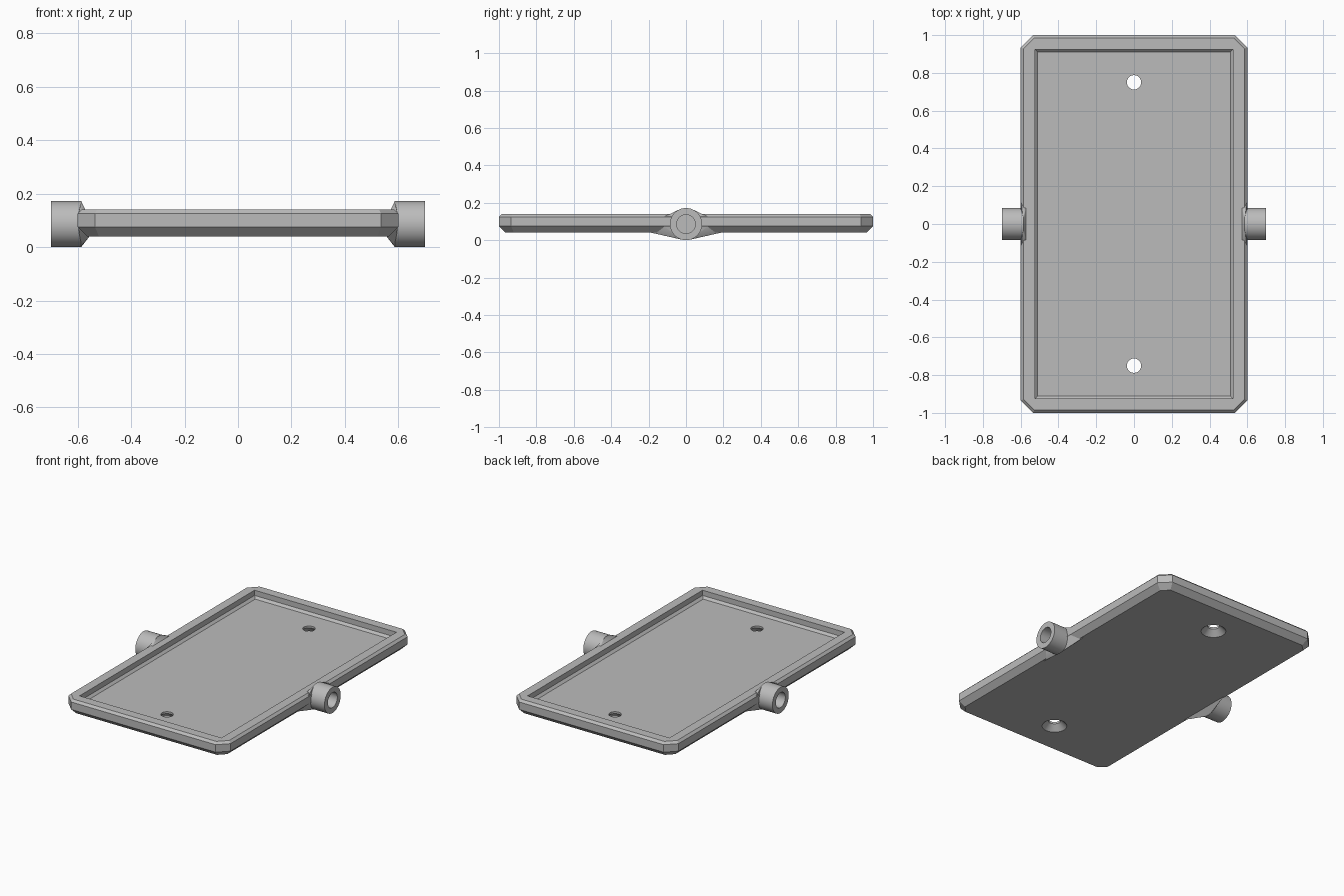
import bpy, bmesh
from math import sin, cos, pi, radians

if "Cube" in bpy.data.objects:
    bpy.data.objects.remove(bpy.data.objects["Cube"])

GREY = (0.5, 0.5, 0.5, 1)
grey = bpy.data.materials.new("plain grey")
grey.use_nodes = True
grey.diffuse_color = GREY
grey.node_tree.nodes["Principled BSDF"].inputs["Base Color"].default_value = GREY


def finish(name, bm):
    bmesh.ops.recalc_face_normals(bm, faces=bm.faces)
    mesh = bpy.data.meshes.new(name)
    bm.to_mesh(mesh)
    bm.free()
    mesh.materials.append(grey)
    ob = bpy.data.objects.new(name, mesh)
    bpy.context.collection.objects.link(ob)
    return ob


def loft(name, rings):
    """Skin a list of equal-length rings and cap both ends."""
    bm = bmesh.new()
    loops = [[bm.verts.new(p) for p in ring] for ring in rings]
    n = len(loops[0])
    for a, b in zip(loops, loops[1:]):
        for i in range(n):
            j = (i + 1) % n
            bm.faces.new((a[i], a[j], b[j], b[i]))
    bm.faces.new(loops[0])
    bm.faces.new(loops[-1])
    return finish(name, bm)


def plate_ring(z, inset, cut=0.065):
    """Rectangle with cut corners, offset inwards."""
    x, y = 0.6 - inset, 1.0 - inset
    c = cut - inset * 0.586
    return [(x, y - c, z), (x - c, y, z), (c - x, y, z), (-x, y - c, z),
            (-x, c - y, z), (c - x, -y, z), (x - c, -y, z), (x, c - y, z)]


def rect_ring(z, x, y):
    return [(x, y, z), (-x, y, z), (-x, -y, z), (x, -y, z)]


def circle(r, n=64):
    return [(r * cos(2 * pi * i / n), r * sin(2 * pi * i / n)) for i in range(n)]


def smooth(ob):
    bpy.ops.object.select_all(action='DESELECT')
    ob.select_set(True)
    bpy.context.view_layer.objects.active = ob
    bpy.ops.object.shade_smooth_by_angle(angle=radians(25))


# Bevelled tray body
tray = loft("tray", [plate_ring(0.04, 0.035), plate_ring(0.075, 0),
                     plate_ring(0.125, 0), plate_ring(0.14, 0.015)])

# Recess and countersunk screw holes
cutters = [loft("recess_cutter", [rect_ring(0.09, 0.51, 0.91),
                                  rect_ring(0.105, 0.525, 0.925),
                                  rect_ring(0.2, 0.525, 0.925)])]
for side in (-1, 1):
    profile = [(0.02, 0.075), (0.04, 0.075), (0.077, 0.038), (0.15, 0.038)]
    cutters.append(loft("screw_hole_cutter",
                        [[(u, v + side * 0.75, z) for u, v in circle(r, 48)]
                         for z, r in profile]))
bpy.context.view_layer.objects.active = tray
for cutter in cutters:
    cutter.hide_render = True
    mod = tray.modifiers.new(cutter.name, 'BOOLEAN')
    mod.operation = 'DIFFERENCE'
    mod.solver = 'EXACT'
    mod.object = cutter
    bpy.ops.object.modifier_apply(modifier=mod.name)
    bpy.data.objects.remove(cutter)
smooth(tray)

# Pivot sockets with fairings on both long sides
R = 0.086
for s, side in ((1, "left"), (-1, "right")):
    profile = [(0.585, R), (0.7, R), (0.7, 0.05), (0.6, 0.05)]
    smooth(loft(side + "_pivot_socket",
                [[(s * x, u, v + R) for u, v in circle(r)] for x, r in profile]))

    bm = bmesh.new()
    points = [(0.587, u, v + R) for u, v in circle(R)]
    for y in (-1, 1):
        points += [(0.57, y * 0.09, 0.138), (0.598, y * 0.12, 0.124),
                   (0.598, y * 0.12, 0.076), (0.555, y * 0.19, 0.041)]
    for x, y, z in points:
        bm.verts.new((s * x, y, z))
    hull = bmesh.ops.convex_hull(bm, input=bm.verts)
    bmesh.ops.delete(bm, geom=list({g for g in hull["geom_interior"] + hull["geom_unused"]
                                    if isinstance(g, bmesh.types.BMVert)}), context='VERTS')
    smooth(finish(side + "_fairing", bm))
